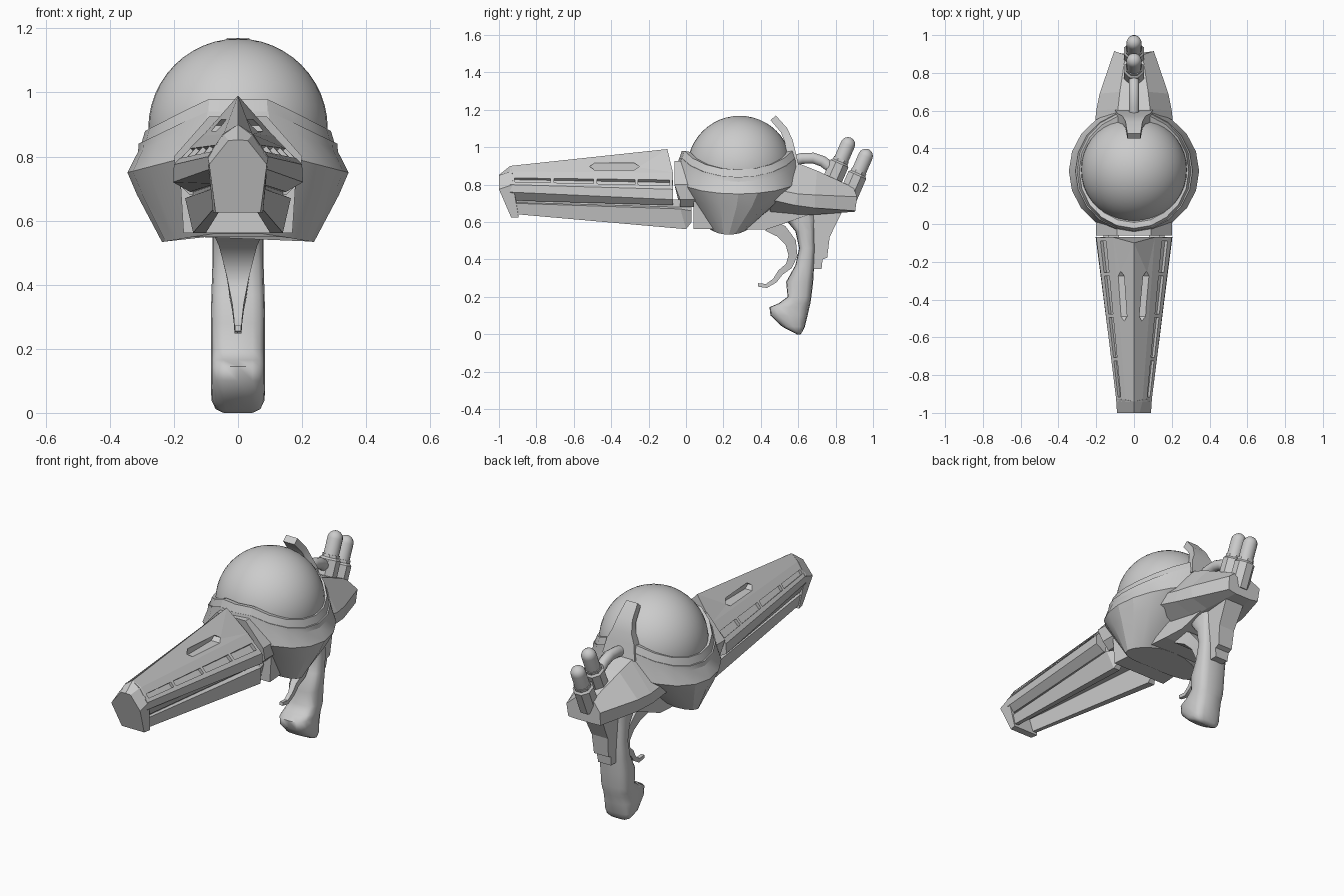
import bpy, bmesh, math
from mathutils import Vector

if "Cube" in bpy.data.objects:
    bpy.data.objects.remove(bpy.data.objects["Cube"])


def loft(name, rings, angle=30):
    """Skin a list of equal-length point rings and cap both ends."""
    bm = bmesh.new()
    vs = [[bm.verts.new(p) for p in r] for r in rings]
    n = len(rings[0])
    for a, b in zip(vs, vs[1:]):
        for i in range(n):
            bm.faces.new((a[i], a[(i + 1) % n], b[(i + 1) % n], b[i]))
    bm.faces.new(vs[0][::-1])
    bm.faces.new(vs[-1])
    bmesh.ops.recalc_face_normals(bm, faces=bm.faces)
    me = bpy.data.meshes.new(name)
    bm.to_mesh(me)
    bm.free()
    ob = bpy.data.objects.new(name, me)
    bpy.context.collection.objects.link(ob)
    bpy.ops.object.select_all(action='DESELECT')
    bpy.context.view_layer.objects.active = ob
    ob.select_set(True)
    if angle:
        bpy.ops.object.shade_smooth_by_angle(angle=math.radians(angle))
    return ob


def sym(half):
    """Mirror a half outline of (x, y, z) across x = 0."""
    return list(half) + [(-x, y, z) for x, y, z in reversed(half) if x > 1e-6]


def section(half, y):
    return sym([(x, y, z) for x, z in half])


def prism(name, pts):
    """Side profile of (y, z, half width)."""
    return loft(name, [[(s * w, y, z) for y, z, w in pts] for s in (-1, 1)], 0)


def sweep(name, pts, segs=4, angle=30):
    """Path of (y, z, thickness radius, x radius) in the centre plane."""
    k = math.sqrt(2) if segs == 4 else 1
    rings = []
    for i, (y, z, rn, rx) in enumerate(pts):
        a, b = pts[max(i - 1, 0)], pts[min(i + 1, len(pts) - 1)]
        t = Vector((b[0] - a[0], b[1] - a[1])).normalized()
        ring = []
        for j in range(segs):
            q = 2 * math.pi * (j + 0.5) / segs
            c, s = k * rn * math.cos(q), k * rx * math.sin(q)
            ring.append((s, y - t.y * c, z + t.x * c))
        rings.append(ring)
    return loft(name, rings, angle)


# Barrel upper shell, with a long groove on each shoulder
REAR = [(0, .99), (.11, .865), (.15, .825), (.136, .811), (.166, .781),
        (.18, .795), (.2, .775), (.203, .72), (.15, .69), (0, .69)]
FRONT = [(0, .9), (.045, .87), (.068, .836), (.056, .827), (.07, .807),
         (.082, .816), (.093, .80), (.091, .76), (.072, .715), (0, .715)]
Y0, Y1 = -.94, -.07


def barrel_at(y):
    t = (y - Y0) / (Y1 - Y0)
    return [(a[0] + (b[0] - a[0]) * t, a[1] + (b[1] - a[1]) * t)
            for a, b in zip(FRONT, REAR)]


back = [(x, Y1 - (.03 if z > .9 else 0), z) for x, z in REAR]
barrel = loft("barrel_shell", [section(FRONT, Y0), sym(back)], 0)

# Pill slots cut in the barrel roof
for s in (-1, 1):
    pill = [(-.515, .897), (-.49, .915), (-.275, .915), (-.25, .897), (-.275, .879), (-.49, .879)]
    cut = loft("slot_cutter", [[(s * x, y, z) for y, z in pill] for x in (.026, .2)], 0)
    cut.hide_render = True
    m = barrel.modifiers.new("slot", 'BOOLEAN')
    m.operation, m.solver, m.object = 'DIFFERENCE', 'EXACT', cut
    bpy.context.view_layer.objects.active = barrel
    bpy.ops.object.modifier_apply(modifier=m.name)
    bpy.data.objects.remove(cut)

# Ribs dividing the grooves, and lower rails
for s, side in ((-1, "left"), (1, "right")):
    for i, yc in enumerate((-.925, -.715, -.485, -.265, -.08)):
        loft(f"groove_rib_{side}_{i}",
             [[(s * x, y, z) for x, z in barrel_at(y)[2:6]] for y in (yc - .009, yc + .009)], 0)
    loft(f"lower_rail_{side}", [
        [(s * .036, -.91, .73), (s * .066, -.91, .73), (s * .066, -.91, .705),
         (s * .078, -.91, .70), (s * .072, -.91, .642), (s * .05, -.91, .642)],
        [(s * .08, -.05, .72), (s * .14, -.05, .72), (s * .14, -.04, .68),
         (s * .165, -.03, .67), (s * .14, 0, .562), (s * .1, 0, .562)],
        [(s * .08, .03, .72), (s * .13, .03, .72), (s * .13, .03, .68),
         (s * .14, .03, .66), (s * .125, .03, .60), (s * .1, .03, .60)]], 0)

# Faceted muzzle block
loft("muzzle", [
    sym([(0, -1, .852), (.03, -1, .85), (.09, -1, .775), (.07, -.935, .625), (0, -.935, .625)]),
    sym([(0, -.94, .90), (.047, -.93, .872), (.095, -.925, .80), (.078, -.895, .625), (0, -.895, .625)])], 0)

# Bowl hull: polygon rings that dip at the sides
CY = .28


def saddle(rx, ry, zs, ze, cy=CY, n=20):
    ring = []
    for i in range(n):
        a = 2 * math.pi * i / n
        t = max(0, (abs(math.cos(a)) - .33) / .67)
        ring.append((rx * math.cos(a), cy + ry * math.sin(a), ze + (zs - ze) * t))
    return ring


loft("hull_bowl", [saddle(*r) for r in (
    (.2, .2, .8, .8), (.29, .29, .84, .935), (.31, .318, .84, .94), (.312, .323, .815, .91),
    (.345, .335, .75, .81), (.315, .27, .68, .73, .27), (.237, .1, .533, .56, .23))], 20)
loft("dome_collar", [saddle(*r) for r in (
    (.2, .2, .8, .85), (.272, .272, .88, .975), (.29, .303, .88, .98),
    (.302, .318, .84, .935), (.25, .25, .8, .9))], 20)

# Glass dome
bpy.ops.mesh.primitive_uv_sphere_add(segments=40, ring_count=24, radius=.28, location=(0, .287, .888))
bpy.context.object.name = "dome"
bpy.ops.object.shade_smooth()

# Central body and neck behind the barrel
prism("body_core", [(.04, .562, .17), (.43, .56, .14), (.52, .59, .1), (.66, .64, .09),
                    (.6, .72, .12), (.04, .72, .18)])
neck = [(0, .925), (.09, .925), (.2, .80), (.19, .72), (.15, .68), (0, .68)]
loft("neck", [sym([(x, y + (.03 if z < .8 else 0), z) for x, z in neck]) for y in (-.062, .1)], 0)

# Tapered tail
loft("tail", [
    sym([(.1, .45, .93), (.215, .45, .78), (.215, .45, .72), (.1, .45, .64)]),
    sym([(.085, .61, .91), (.2, .6, .75), (.2, .58, .69), (.09, .6, .635)]),
    sym([(.075, .7, .875), (.182, .69, .745), (.175, .69, .675), (.08, .7, .64)]),
    sym([(.045, .895, .785), (.105, .915, .735), (.1, .905, .66), (.05, .9, .655)])], 0)

# Curved fin behind the dome
sweep("rear_fin", [(.575, .9, .028, .1), (.56, .98, .024, .085), (.55, 1.03, .022, .06),
                   (.525, 1.09, .02, .045), (.466, 1.157, .019, .035)])

# Two capped canisters in sockets, with feed pipe
D = Vector((.4, .917))
for i, (y, z) in enumerate(((.865, 1.014), (.96, .952))):
    pts = [(-.2, .04)] + [(.04 * math.sin(q), .04 * math.cos(q))
                          for q in (0, .35, .7, 1.05, 1.35, 1.53)]
    sweep(f"canister_{i}", [(y + D.x * s, z + D.y * s, r, r) for s, r in pts], 16, 40)
    sock = ((-.25, .056), (-.11, .056), (-.1, .046), (-.085, .046))
    sweep(f"canister_socket_{i}", [(y + D.x * s, z + D.y * s, r, r) for s, r in sock], 8)
sweep("feed_pipe", [(y, z, .03, .028) for y, z in
                    ((.56, .925), (.62, .94), (.68, .942), (.73, .925), (.77, .895), (.79, .86))], 12, 60)

# Grip: rounded sections of (z, front, back, half width)
rings = []
for z, f, b, w in ((.67, .45, .7, .08), (.61, .535, .695, .08), (.55, .585, .69, .08),
                   (.46, .605, .69, .08), (.37, .585, .685, .083), (.28, .535, .68, .085),
                   (.2, .543, .67, .085), (.165, .495, .665, .085), (.145, .446, .66, .085),
                   (.1, .452, .65, .085), (.04, .515, .635, .083), (.012, .57, .622, .07),
                   (.0, .592, .612, .045)):
    ring = []
    for i in range(16):
        c, s = math.cos(math.pi * i / 8), math.sin(math.pi * i / 8)
        p = lambda v: math.copysign(abs(v) ** .65, v)
        ring.append((w * p(c), (f + b) / 2 + (b - f) / 2 * p(s), z))
    rings.append(ring)
loft("grip", rings, 70)

# Spine bracket behind the grip
prism("grip_spine", [(.66, .35, .04), (.725, .35, .04), (.73, .4, .045), (.755, .41, .045),
                     (.768, .52, .05), (.84, .665, .06), (.64, .68, .06)])

# Trigger sweeping down from the body
sweep("trigger", [(.44, .585, .035, .075), (.51, .55, .035, .06), (.56, .49, .03, .048),
                  (.572, .42, .024, .034), (.55, .365, .019, .025), (.505, .33, .016, .018),
                  (.475, .287, .013, .013), (.43, .258, .011, .011), (.385, .264, .009, .01)], 4, 40)
